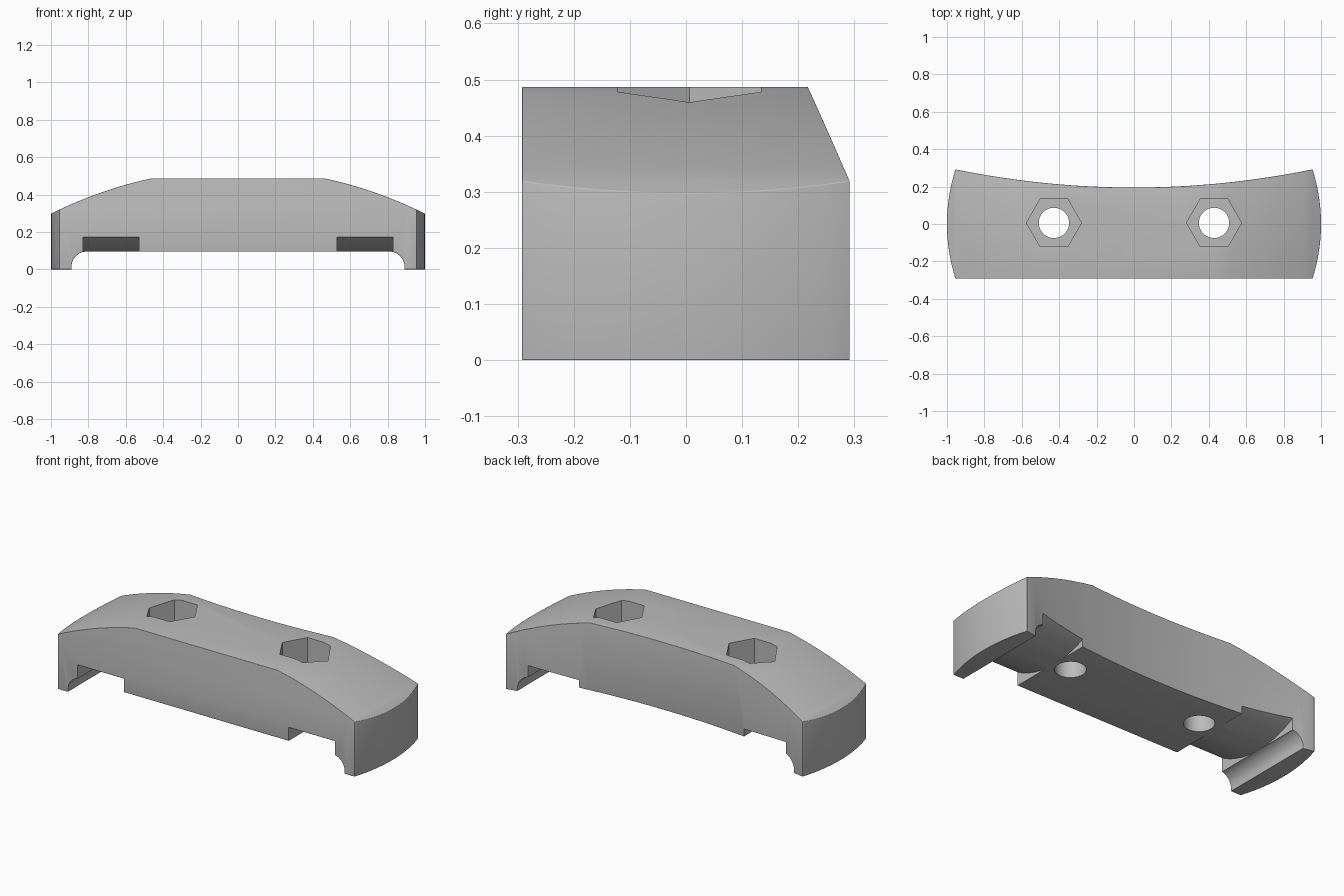
import bpy, bmesh
from math import sin, cos, pi, radians
from mathutils import Vector

if "Cube" in bpy.data.objects:
    bpy.data.objects.remove(bpy.data.objects["Cube"])

grey = bpy.data.materials.new("plain grey")
grey.use_nodes = True
colour = (0.5, 0.5, 0.5, 1)
grey.diffuse_color = colour
grey.node_tree.nodes["Principled BSDF"].inputs["Base Color"].default_value = colour


def prism(name, points, direction):
    """Closed outline swept along a direction."""
    bm = bmesh.new()
    face = bm.faces.new([bm.verts.new(p) for p in points])
    swept = bmesh.ops.extrude_face_region(bm, geom=[face])
    moved = [v for v in swept["geom"] if isinstance(v, bmesh.types.BMVert)]
    bmesh.ops.translate(bm, vec=Vector(direction), verts=moved)
    bmesh.ops.recalc_face_normals(bm, faces=bm.faces)
    mesh = bpy.data.meshes.new(name)
    bm.to_mesh(mesh)
    bm.free()
    mesh.materials.append(grey)
    obj = bpy.data.objects.new(name, mesh)
    bpy.context.collection.objects.link(obj)
    return obj


def boolean(target, cutter, operation):
    cutter.hide_render = True
    mod = target.modifiers.new(cutter.name, "BOOLEAN")
    mod.operation, mod.solver, mod.object = operation, "EXACT", cutter
    bpy.context.view_layer.objects.active = target
    bpy.ops.object.modifier_apply(modifier=mod.name)
    bpy.data.objects.remove(cutter)


def ngon(x, y, z, radius, sides):
    return [(x + radius * cos(2 * pi * i / sides), y + radius * sin(2 * pi * i / sides), z)
            for i in range(sides)]


def span(a, b, n):
    return [a + (b - a) * i / n for i in range(n + 1)]


# Plan outline: straight front, bowed ends, hollow back
corner, depth = 0.955, 0.292
plan = [(1 - 0.045 * (y / depth) ** 2, y) for y in span(-depth, depth, 14)]
plan += [(x, 0.195 + 0.097 * (x / corner) ** 2) for x in span(corner, -corner, 32)[1:-1]]
plan += [(-1 + 0.045 * (y / depth) ** 2, y) for y in span(depth, -depth, 14)]
body = prism("bracket_body", [(x, y, -0.2) for x, y in plan], (0, 0, 1))

# Front profile: flat crown, curved shoulders, feet with hollow inner fillets
half = [(0.46, 0.487)]
half += [(0.46 + d, 0.487 - 0.21 * d - 0.26 * d * d) for d in span(0, 0.6, 12)[1:]]
half += [(1.06, 0), (0.89, 0)]
half += [(0.81 + 0.08 * cos(a), 0.015 + 0.08 * sin(a)) for a in span(0, pi / 2, 10)]
profile = half + [(-x, z) for x, z in reversed(half)]
boolean(body, prism("profile", [(x, -0.5, z) for x, z in profile], (0, 1, 0)), "INTERSECT")

# Rounded outer edges
bevel = body.modifiers.new("rounding", "BEVEL")
bevel.width, bevel.segments = 0.022, 4
bevel.limit_method, bevel.angle_limit = "ANGLE", radians(35)
bpy.context.view_layer.objects.active = body
bpy.ops.object.modifier_apply(modifier=bevel.name)

# Underside recesses leaving a lengthwise bulge
bulge = [(y, 0.092 + 0.56 - (0.56 ** 2 - y * y) ** 0.5) for y in span(-0.36, 0.36, 36)]
bulge += [(0.36, 0.03), (-0.36, 0.03)]
for side in (-1, 1):
    start = 0.53 if side > 0 else -0.83
    boolean(body, prism("recess", [(start, y, z) for y, z in bulge], (0.3, 0, 0)), "DIFFERENCE")
    # Hexagonal nut pocket and round bolt hole
    x, y = side * 0.428, 0.006
    boolean(body, prism("pocket", ngon(x, y, 0.28, 0.147, 6), (0, 0, 0.4)), "DIFFERENCE")
    boolean(body, prism("hole", ngon(x, y, -0.1, 0.081, 40), (0, 0, 0.8)), "DIFFERENCE")

body.select_set(True)
bpy.context.view_layer.objects.active = body
bpy.ops.object.shade_smooth_by_angle(angle=radians(30))
